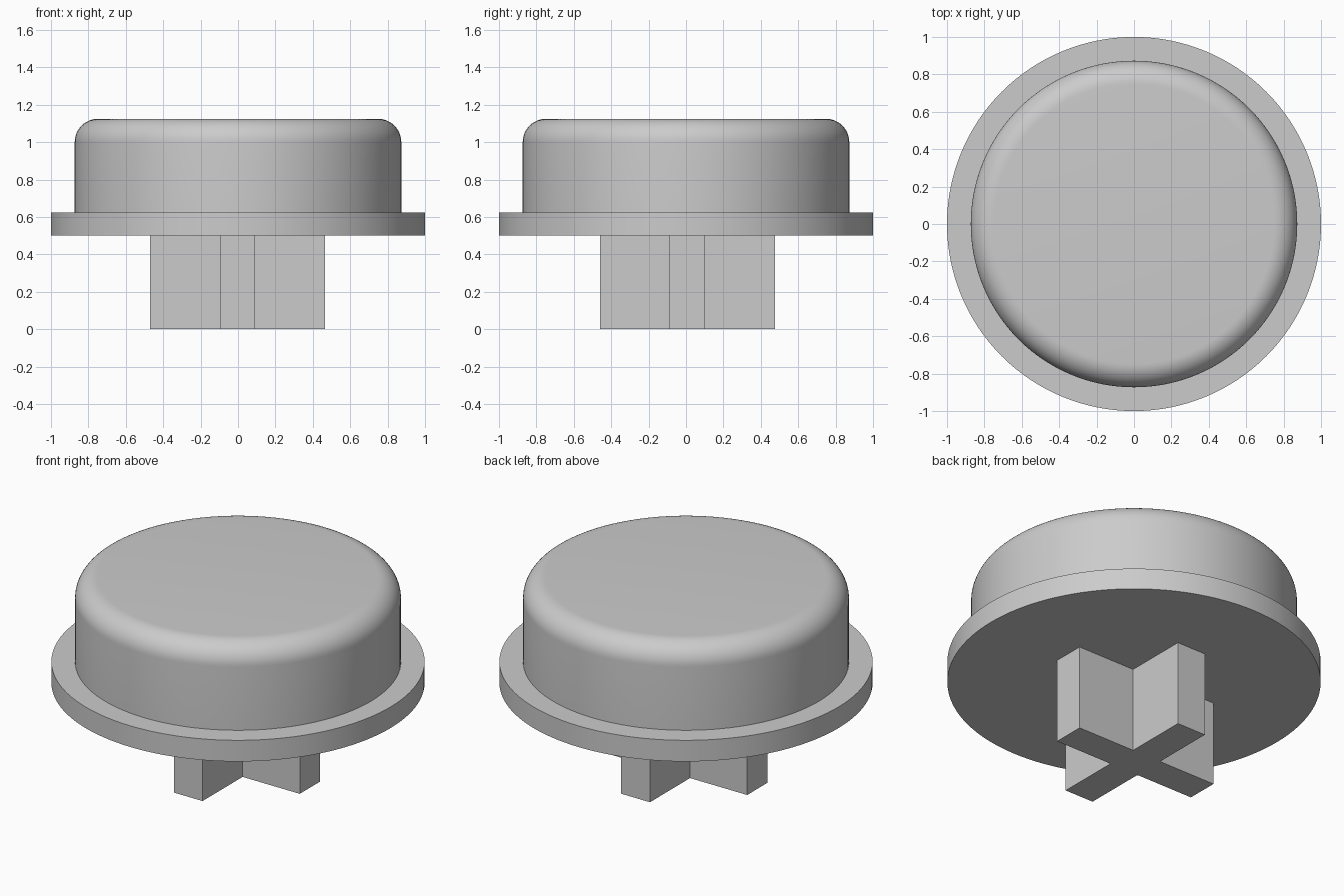
import bpy
import bmesh
import math
from mathutils import Vector

if "Cube" in bpy.data.objects:
    bpy.data.objects.remove(bpy.data.objects["Cube"], do_unlink=True)

# Single grey plastic material
grey = bpy.data.materials.new("grey plastic")
grey.use_nodes = True
GREY = (0.6, 0.6, 0.6, 1)
grey.diffuse_color = GREY
grey.node_tree.nodes["Principled BSDF"].inputs["Base Color"].default_value = GREY


def finish(name, bm):
    bmesh.ops.recalc_face_normals(bm, faces=bm.faces)
    mesh = bpy.data.meshes.new(name)
    bm.to_mesh(mesh)
    bm.free()
    mesh.materials.append(grey)
    obj = bpy.data.objects.new(name, mesh)
    bpy.context.collection.objects.link(obj)
    bpy.ops.object.select_all(action='DESELECT')
    obj.select_set(True)
    bpy.context.view_layer.objects.active = obj
    bpy.ops.object.shade_smooth_by_angle(angle=math.radians(30))
    return obj


# Button cap: flange and rounded top turned from one profile
RIM, CAP, FILLET = 1.0, 0.873, 0.125
BASE, FLANGE_TOP, TOP = 0.5, 0.625, 1.125
profile = [(0, BASE), (RIM, BASE), (RIM, FLANGE_TOP), (CAP, FLANGE_TOP)]
STEPS = 12
for i in range(STEPS + 1):
    a = math.pi / 2 * i / STEPS
    profile.append((CAP - FILLET + FILLET * math.cos(a),
                    TOP - FILLET + FILLET * math.sin(a)))
profile.append((0, TOP))

bm = bmesh.new()
verts = [bm.verts.new((r, 0, z)) for r, z in profile]
edges = [bm.edges.new(pair) for pair in zip(verts, verts[1:])]
bmesh.ops.spin(bm, geom=verts + edges, cent=(0, 0, 0), axis=(0, 0, 1),
               angle=math.tau, steps=128, use_merge=True)
bmesh.ops.remove_doubles(bm, verts=bm.verts, dist=0.0001)
finish("button_cap", bm)

# Cross-shaped stem: one outline extruded up to the flange
ARM, HALF = 0.468, 0.094
bm = bmesh.new()
outline = []
for quarter in range(4):
    c, s = [(1, 0), (0, 1), (-1, 0), (0, -1)][quarter]
    for x, y in [(ARM, -HALF), (ARM, HALF), (HALF, HALF)]:
        outline.append(bm.verts.new((x * c - y * s, x * s + y * c, 0)))
face = bm.faces.new(outline)
grown = bmesh.ops.extrude_face_region(bm, geom=[face], use_keep_orig=True)
top = [v for v in grown["geom"] if isinstance(v, bmesh.types.BMVert)]
bmesh.ops.translate(bm, verts=top, vec=Vector((0, 0, BASE)))
stem = finish("cross_stem", bm)
stem.location = (-0.003, 0.007, 0)
